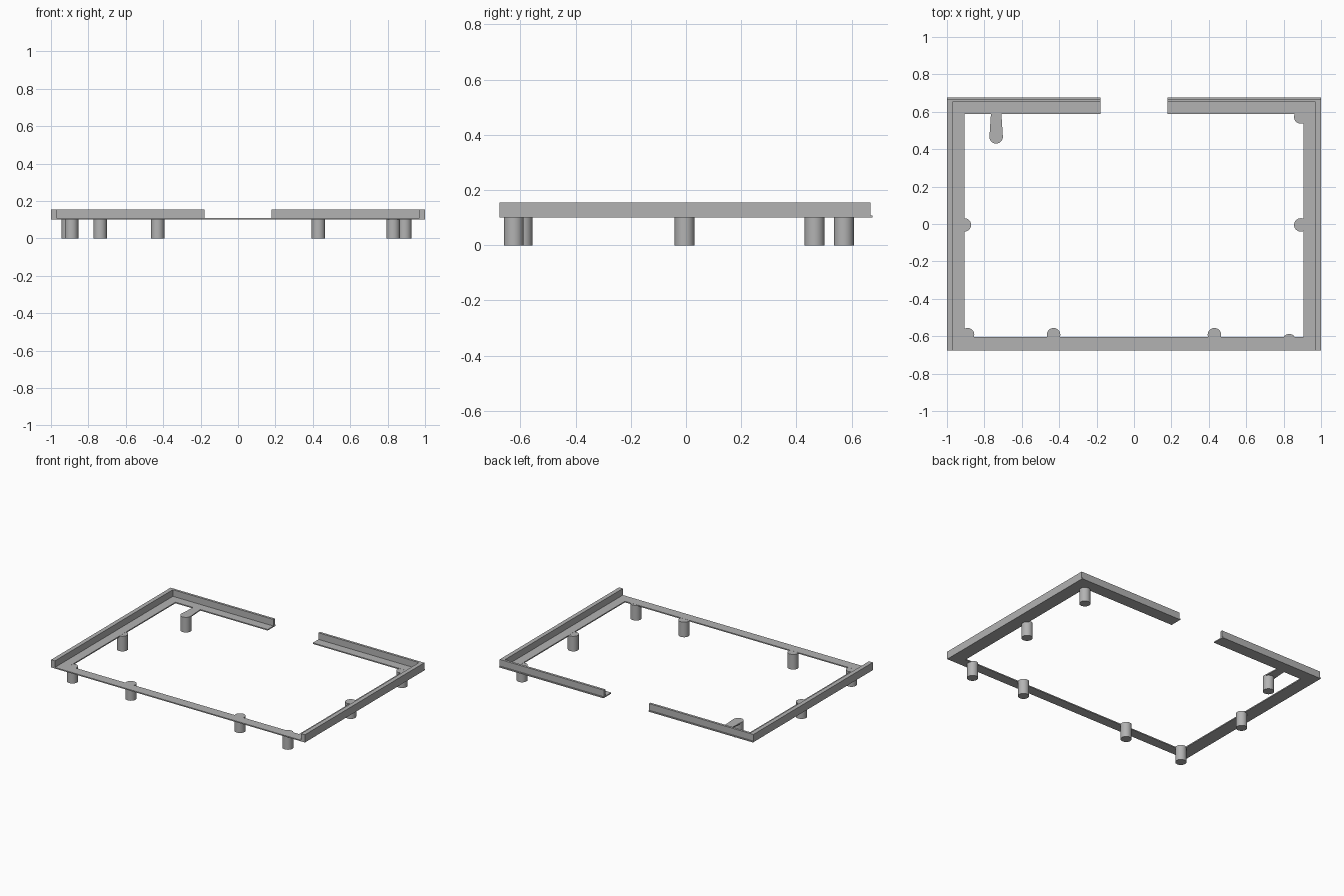
import bpy
import bmesh
import math

cube = bpy.data.objects.get("Cube")
if cube:
    bpy.data.objects.remove(cube, do_unlink=True)

grey = bpy.data.materials.new("plain grey")
grey.use_nodes = True
colour = (0.45, 0.45, 0.45, 1)
grey.diffuse_color = colour
grey.node_tree.nodes["Principled BSDF"].inputs["Base Color"].default_value = colour

POST_R = 0.036
BASE, DECK, TOP = 0.10, 0.108, 0.155
HALF_Y = 0.675
GAP = 0.178


def prism(name, outline, z0, z1, smooth=False):
    """Extrude a flat counter-clockwise outline from z0 up to z1."""
    bm = bmesh.new()
    face = bm.faces.new([bm.verts.new((x, y, z0)) for x, y in outline])
    moved = bmesh.ops.extrude_face_region(bm, geom=[face])["geom"]
    verts = [v for v in moved if isinstance(v, bmesh.types.BMVert)]
    bmesh.ops.translate(bm, verts=verts, vec=(0, 0, z1 - z0))
    bmesh.ops.recalc_face_normals(bm, faces=bm.faces)
    mesh = bpy.data.meshes.new(name)
    bm.to_mesh(mesh)
    bm.free()
    mesh.materials.append(grey)
    obj = bpy.data.objects.new(name, mesh)
    bpy.context.collection.objects.link(obj)
    if smooth:
        bpy.ops.object.select_all(action="DESELECT")
        obj.select_set(True)
        bpy.context.view_layer.objects.active = obj
        bpy.ops.object.shade_smooth_by_angle(angle=math.radians(30))
    return obj


def arc(cx, cy, start, end, steps):
    return [(cx + POST_R * math.cos(start + (end - start) * i / steps),
             cy + POST_R * math.sin(start + (end - start) * i / steps))
            for i in range(steps + 1)]


# Flat flange, open in the middle of the back
half = [(1, -HALF_Y), (1, HALF_Y), (GAP, HALF_Y), (GAP, 0.588),
        (0.905, 0.588), (0.905, -0.605)]
prism("flange", half + [(-x, y) for x, y in reversed(half)], BASE, DECK)

# Raised L-shaped walls along the sides and back, set in to leave a back lip
wall = [(1, -HALF_Y), (1, 0.669), (GAP, 0.669), (GAP, 0.652),
        (0.97, 0.652), (0.97, -HALF_Y)]
prism("left_wall", wall, DECK, TOP)
prism("right_wall", [(-x, y) for x, y in reversed(wall)], DECK, TOP)

# Support posts
posts = {
    "front_right_post": (-0.89, -0.592),
    "front_inner_right_post": (-0.43, -0.592),
    "front_inner_left_post": (0.43, -0.592),
    "front_left_post": (0.83, -0.624),
    "middle_right_post": (-0.907, -0.005),
    "middle_left_post": (0.892, -0.005),
    "back_left_post": (0.892, 0.572),
    "arm_post": (-0.737, 0.466),
}
for name, (x, y) in posts.items():
    prism(name, arc(x, y, 0, math.tau, 32)[:-1], 0, DECK - 0.0005, True)

# Tapered arm joining the back post to the flange
ax, ay = posts["arm_post"]
arm = arc(ax, ay, -math.pi, 0, 16) + [(ax + 0.028, 0.588), (ax - 0.028, 0.588)]
prism("post_arm", arm, BASE, DECK, True)
